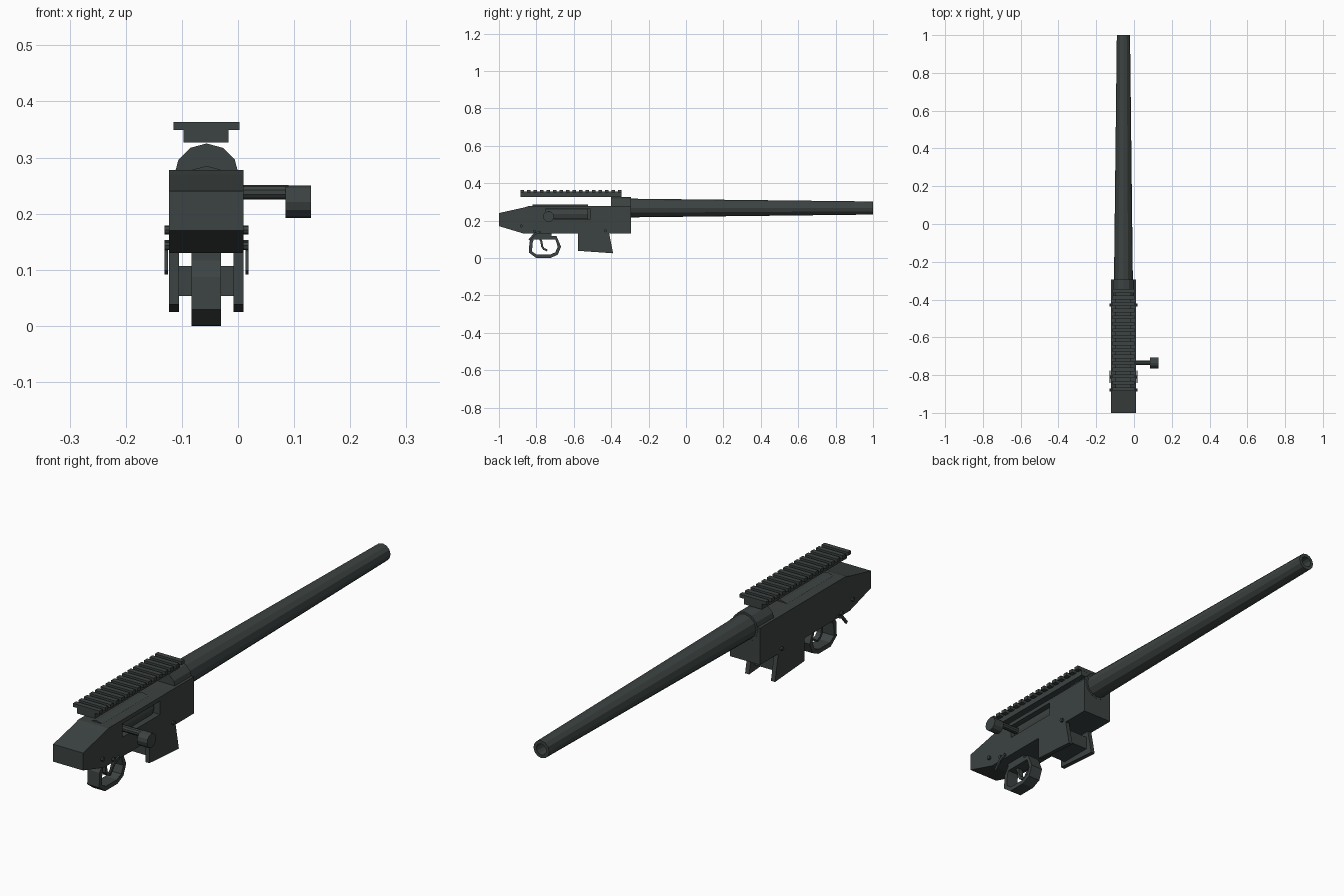
import bpy, bmesh, math
from mathutils import Matrix, Vector

if "Cube" in bpy.data.objects:
    bpy.data.objects.remove(bpy.data.objects["Cube"])

CX = -0.056   # centre line of the whole model
BORE_Z = 0.267

steel = bpy.data.materials.new("dark_grey_green")
steel.diffuse_color = (0.045, 0.056, 0.054, 1)
steel.use_nodes = True
steel.node_tree.nodes["Principled BSDF"].inputs["Base Color"].default_value = steel.diffuse_color


def finish(name, bm):
    bmesh.ops.recalc_face_normals(bm, faces=bm.faces)
    me = bpy.data.meshes.new(name)
    bm.to_mesh(me)
    bm.free()
    me.materials.append(steel)
    ob = bpy.data.objects.new(name, me)
    bpy.context.collection.objects.link(ob)
    return ob


def box(name, x0, x1, y0, y1, z0, z1):
    return profile(name, [(y0, z0), (y1, z0), (y1, z1), (y0, z1)], x0, x1)


def profile(name, pts, x0, x1):
    """Side outline (y, z) extruded across x."""
    bm = bmesh.new()
    face = bm.faces.new([bm.verts.new((x0, y, z)) for y, z in pts])
    ext = bmesh.ops.extrude_face_region(bm, geom=[face])
    verts = [v for v in ext["geom"] if isinstance(v, bmesh.types.BMVert)]
    bmesh.ops.translate(bm, verts=verts, vec=(x1 - x0, 0, 0))
    return finish(name, bm)


def rings(name, start, axis, sections, sides=12, caps=True):
    """Lathe along 'x' or 'y': sections are (distance, radius)."""
    bm = bmesh.new()
    loops = []
    for d, r in sections:
        loop = []
        for i in range(sides):
            a = 2 * math.pi * i / sides
            u, w = r * math.sin(a), r * math.cos(a)
            off = Vector((u, d, w)) if axis == 'y' else Vector((d, u, w))
            loop.append(bm.verts.new(Vector(start) + off))
        loops.append(loop)
    for a, b in zip(loops, loops[1:]):
        for i in range(sides):
            j = (i + 1) % sides
            bm.faces.new((a[i], a[j], b[j], b[i]))
    if caps:
        bm.faces.new(loops[0])
        bm.faces.new(loops[-1])
    return finish(name, bm)


def strip(name, path, thick, x0, x1, closed=False):
    """Bent bar following a side path (y, z)."""
    bm = bmesh.new()
    n = len(path)
    rows = []
    for i, (y, z) in enumerate(path):
        p = Vector((y, z))
        a = Vector(path[i - 1]) if (closed or i > 0) else p
        b = Vector(path[(i + 1) % n]) if (closed or i < n - 1) else p
        t = (b - a).normalized()
        nrm = Vector((-t.y, t.x)) * thick / 2
        q, s = p + nrm, p - nrm
        rows.append([bm.verts.new(c) for c in
                     ((x0, q.x, q.y), (x1, q.x, q.y), (x1, s.x, s.y), (x0, s.x, s.y))])
    pairs = list(zip(rows, rows[1:])) + ([(rows[-1], rows[0])] if closed else [])
    for a, b in pairs:
        for k in range(4):
            m = (k + 1) % 4
            bm.faces.new((a[k], a[m], b[m], b[k]))
    if not closed:
        bm.faces.new(rows[0])
        bm.faces.new(rows[-1])
    return finish(name, bm)


# receiver body with a side port cut through to the bolt
body = profile("receiver_body",
               [(-1, 0.17), (-0.866, 0.13), (-0.295, 0.13), (-0.295, 0.278),
                (-0.84, 0.278), (-0.865, 0.27), (-1, 0.24)], -0.123, 0.01)
cutter = box("port_cutter", -0.056, 0.05, -0.75, -0.51, 0.208, 0.262)
cutter.hide_render = True
cutter.hide_viewport = True
cut = body.modifiers.new("port", 'BOOLEAN')
cut.operation = 'DIFFERENCE'
cut.solver = 'EXACT'
cut.object = cutter

# receiver ring, tapered hollow barrel and bolt
rings("receiver_ring", (CX, 0, BORE_Z), 'y', [(-0.40, 0.058), (-0.294, 0.058)])
rings("barrel", (CX, 0, BORE_Z), 'y',
      [(-0.30, 0.05), (1.0, 0.035), (1.0, 0.022), (0.85, 0.022)])
rings("bolt", (CX, 0, 0.235), 'y', [(-0.82, 0.05), (-0.525, 0.05)])

# bolt handle and knob
rings("bolt_handle", (0, -0.735, 0.238), 'x', [(-0.03, 0.013), (0.09, 0.013)], 10)
rings("bolt_knob", (0, -0.735, 0.221), 'x', [(0.085, 0.029), (0.13, 0.029)], 12)

# top rail: base bar and cross slats
box("rail_base", -0.097, -0.017, -0.885, -0.345, 0.327, 0.354)
for i in range(16):
    y = -0.885 + i * 0.0347
    box(f"rail_slat_{i + 1}", -0.115, 0.003, y, y + 0.02, 0.349, 0.363)

# magazine well: two side plates joined by a recessed block
for side, x in (("left", -0.123), ("right", -0.008)):
    profile(f"magazine_plate_{side}",
            [(-0.578, 0.135), (-0.412, 0.135), (-0.39, 0.025), (-0.578, 0.038)], x, x + 0.018)
box("magazine_block", -0.11, -0.002, -0.555, -0.42, 0.053, 0.107)

# trigger guard, mount and trigger
strip("trigger_guard",
      [(-0.815, 0.108), (-0.695, 0.108), (-0.677, 0.06), (-0.692, 0.024),
       (-0.725, 0.009), (-0.80, 0.009), (-0.832, 0.032), (-0.828, 0.085)],
      0.018, -0.083, -0.03, closed=True)
box("guard_mount", -0.083, -0.03, -0.815, -0.72, 0.105, 0.135)
strip("trigger", [(-0.785, 0.11), (-0.772, 0.085), (-0.77, 0.062), (-0.76, 0.048), (-0.742, 0.04)],
      0.011, -0.066, -0.046)

# cross pins and side levers
for n, (y, z) in enumerate([(-0.88, 0.171), (-0.81, 0.143), (-0.43, 0.145)]):
    rings(f"cross_pin_{n + 1}", (CX, y, z), 'x', [(-0.075, 0.008), (0.075, 0.008)], 8)
for side, x in (("left", -0.131), ("right", 0.013)):
    strip(f"side_lever_{side}", [(-0.778, 0.142), (-0.81, 0.128), (-0.838, 0.095)],
          0.011, x, x + 0.006)
